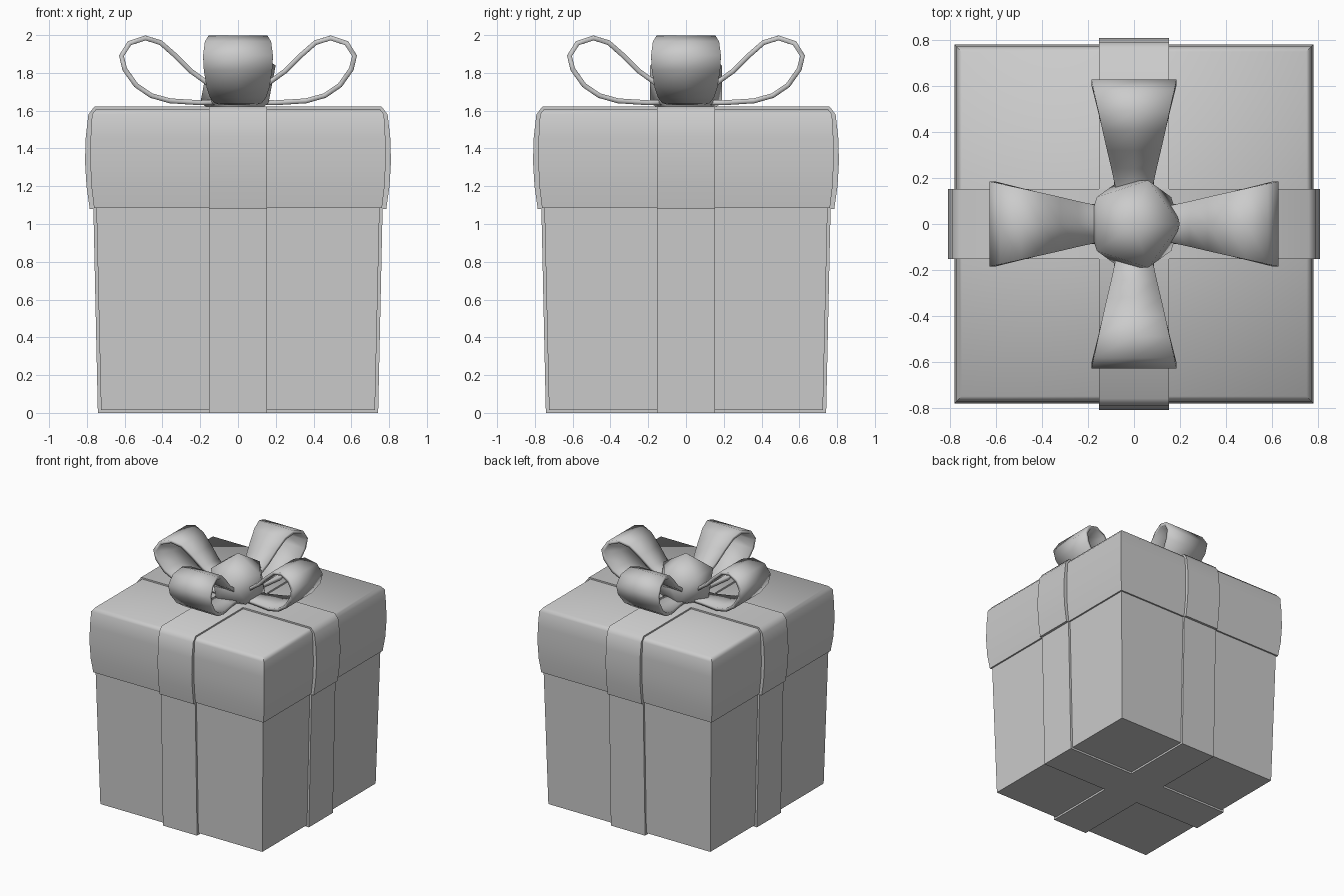
import bpy, bmesh, math

if "Cube" in bpy.data.objects:
    bpy.data.objects.remove(bpy.data.objects["Cube"])


def finish(name, bm, angle=60):
    bmesh.ops.recalc_face_normals(bm, faces=bm.faces)
    mesh = bpy.data.meshes.new(name)
    bm.to_mesh(mesh)
    bm.free()
    ob = bpy.data.objects.new(name, mesh)
    bpy.context.collection.objects.link(ob)
    bpy.ops.object.select_all(action='DESELECT')
    bpy.context.view_layer.objects.active = ob
    ob.select_set(True)
    bpy.ops.object.shade_smooth_by_angle(angle=math.radians(angle))
    return ob


def loft(name, rings):
    """Stack rectangular rings (half x, half y, z) into a closed solid."""
    bm = bmesh.new()
    rows = [[bm.verts.new((sx * hx, sy * hy, z))
             for sx, sy in ((-1, -1), (1, -1), (1, 1), (-1, 1))]
            for hx, hy, z in rings]
    for a, b in zip(rows, rows[1:]):
        for i in range(4):
            j = (i + 1) % 4
            bm.faces.new((a[i], a[j], b[j], b[i]))
    bm.faces.new(rows[0][::-1])
    bm.faces.new(rows[-1])
    return finish(name, bm)


# Tapered box and bulging lid
loft("box_body", [(0.725, 0.725, 0.015), (0.75, 0.75, 1.10)])
LID = [(0.762, 1.085), (0.776, 1.20), (0.782, 1.33),
       (0.780, 1.46), (0.773, 1.58), (0.750, 1.61)]
loft("lid", [(h, h, z) for h, z in LID])

# Ribbon bands crossing the box and the lid in both directions
W = 0.153
BOX_BAND = [(0.742, 0.0), (0.766, 1.10)]
LID_BAND = [(0.785, 1.08), (0.802, 1.20), (0.810, 1.33),
            (0.806, 1.46), (0.792, 1.58), (0.760, 1.622)]
for part, profile in (("box_ribbon", BOX_BAND), ("lid_ribbon", LID_BAND)):
    loft(part + "_side", [(h, W, z) for h, z in profile])
    loft(part + "_front", [(W, h, z) for h, z in profile])

# Four bow loops, flaring outwards from the knot
LOOP = [(0.02, 1.645), (0.20, 1.642), (0.36, 1.652), (0.46, 1.68),
        (0.54, 1.735), (0.60, 1.82), (0.617, 1.89), (0.575, 1.957),
        (0.49, 1.985), (0.41, 1.96), (0.33, 1.89), (0.25, 1.81),
        (0.16, 1.745), (0.02, 1.71)]
for k in range(4):
    c, s = math.cos(k * math.pi / 2), math.sin(k * math.pi / 2)
    bm = bmesh.new()
    rows = []
    for x, z in LOOP:
        w = 0.08 + max(0, x - 0.17) * 0.235
        rows.append([bm.verts.new((x * c - y * s, x * s + y * c, z))
                     for y in (-w, 0, w)])
    for a, b in zip(rows, rows[1:]):
        for i in range(2):
            bm.faces.new((a[i], a[i + 1], b[i + 1], b[i]))
    ob = finish("bow_loop_%d" % (k + 1), bm)
    mod = ob.modifiers.new("thickness", 'SOLIDIFY')
    mod.thickness = 0.026
    mod.offset = 0

# Faceted knot with smooth shading
bm = bmesh.new()
bmesh.ops.create_icosphere(bm, subdivisions=1, radius=0.223)
bmesh.ops.translate(bm, verts=bm.verts, vec=(0, 0, 1.74))
finish("bow_knot", bm)
